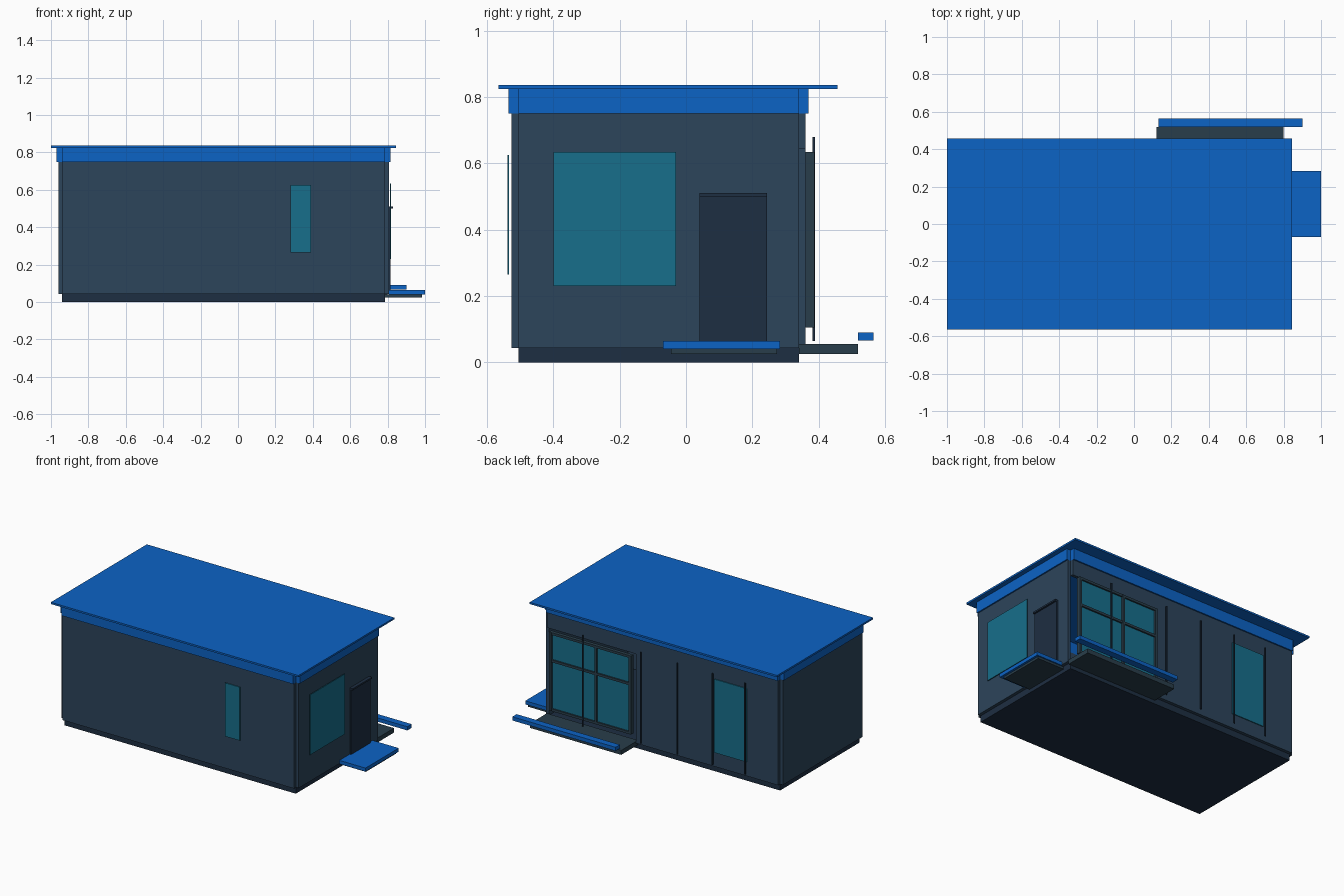
import bpy, bmesh
from mathutils import Vector

if "Cube" in bpy.data.objects:
    bpy.data.objects.remove(bpy.data.objects["Cube"])


def material(name, rgb):
    m = bpy.data.materials.new(name)
    m.diffuse_color = [(c / 255) ** 2.2 for c in rgb] + [1]
    m.use_nodes = True
    m.node_tree.nodes["Principled BSDF"].inputs["Base Color"].default_value = m.diffuse_color
    return m


BLUE = material("blue", (20, 99, 196))
WALL = material("slate", (48, 70, 91))
DARK = material("dark", (35, 50, 68))
TRIM = material("trim", (45, 64, 76))
GLASS = material("glass", (29, 110, 138))


def box(name, x0, x1, y0, y1, z0, z1, mat):
    """Box from its extents on each axis."""
    bm = bmesh.new()
    bmesh.ops.create_cube(bm, size=1)
    for v in bm.verts:
        v.co = Vector((x0 + (v.co.x + .5) * (x1 - x0),
                       y0 + (v.co.y + .5) * (y1 - y0),
                       z0 + (v.co.z + .5) * (z1 - z0)))
    me = bpy.data.meshes.new(name)
    bm.to_mesh(me)
    bm.free()
    me.materials.append(mat)
    ob = bpy.data.objects.new(name, me)
    bpy.context.collection.objects.link(ob)
    return ob


# Footprint of the plinth; panels and fascia sit outside it with open corners
X0, X1, Y0, Y1 = -.94, .785, -.505, .34
box("plinth", X0, X1, Y0, Y1, 0, .045, DARK)


def band_front(name, t, z0, z1, mat):
    box(name + "_front", X0, X1, Y0 - t, Y0, z0, z1, mat)
    box(name + "_left", X0 - t, X0, Y0, Y1, z0, z1, mat)
    box(name + "_right", X1, X1 + t, Y0, Y1, z0, z1, mat)


# Walls, with an open bay on the back right
T = .021
band_front("wall", T, .043, .75, WALL)
box("wall_back", X0, .12, Y1, Y1 + T, .043, .75, WALL)
box("wall_back_lintel", .12, X1, Y1, Y1 + T, .645, .75, WALL)

# Roof fascia and slab
band_front("fascia", .03, .75, .824, BLUE)
box("fascia_back", X0, X1, Y1, Y1 + .03, .75, .824, BLUE)
box("roof", -1, .846, -.565, .457, .824, .836, BLUE)

# Front and right windows
box("front_window", .28, .39, -.539, -.533, .265, .625, GLASS)
box("right_window", .813, .819, -.4, -.03, .23, .635, GLASS)

# Door with lintel
box("door", .806, .816, .04, .245, .045, .5, DARK)
box("door_lintel", .806, .828, .04, .245, .5, .511, DARK)

# Large back window: glass, frame and glazing bars
WX0, WX1, WZ0, WZ1, B = .14, .75, .105, .635, .016
box("back_window_glass", WX0 + B, WX1 - B, .37, .376, WZ0 + B, WZ1 - B, GLASS)
for i, x in enumerate((WX0, .397, WX1 - B)):
    box(f"back_window_stile_{i}", x, x + B, .361, .387, WZ0, WZ1, TRIM)
for i, z in enumerate((WZ0, .435, WZ1 - B)):
    box(f"back_window_rail_{i}", WX0, WX1, .362, .386, z, z + B, TRIM)

# Small back window
box("small_back_window", -.71, -.467, .362, .368, .14, .635, GLASS)

# Thin vertical battens along the back
for i, x in enumerate((.5, .067, -.204, -.467, -.71)):
    box(f"batten_{i}", x - .004, x + .004, .382, .389, .065, .68, DARK)

# Back terrace and its floating edge step
box("terrace", .12, .8, Y1, .519, .025, .055, TRIM)
box("terrace_step", .13, .9, .519, .565, .066, .091, BLUE)

# Porch at the door
box("porch_base", X1, .985, -.045, .275, .025, .04, TRIM)
box("porch_slab", X1 + T, 1, -.07, .283, .04, .064, BLUE)
